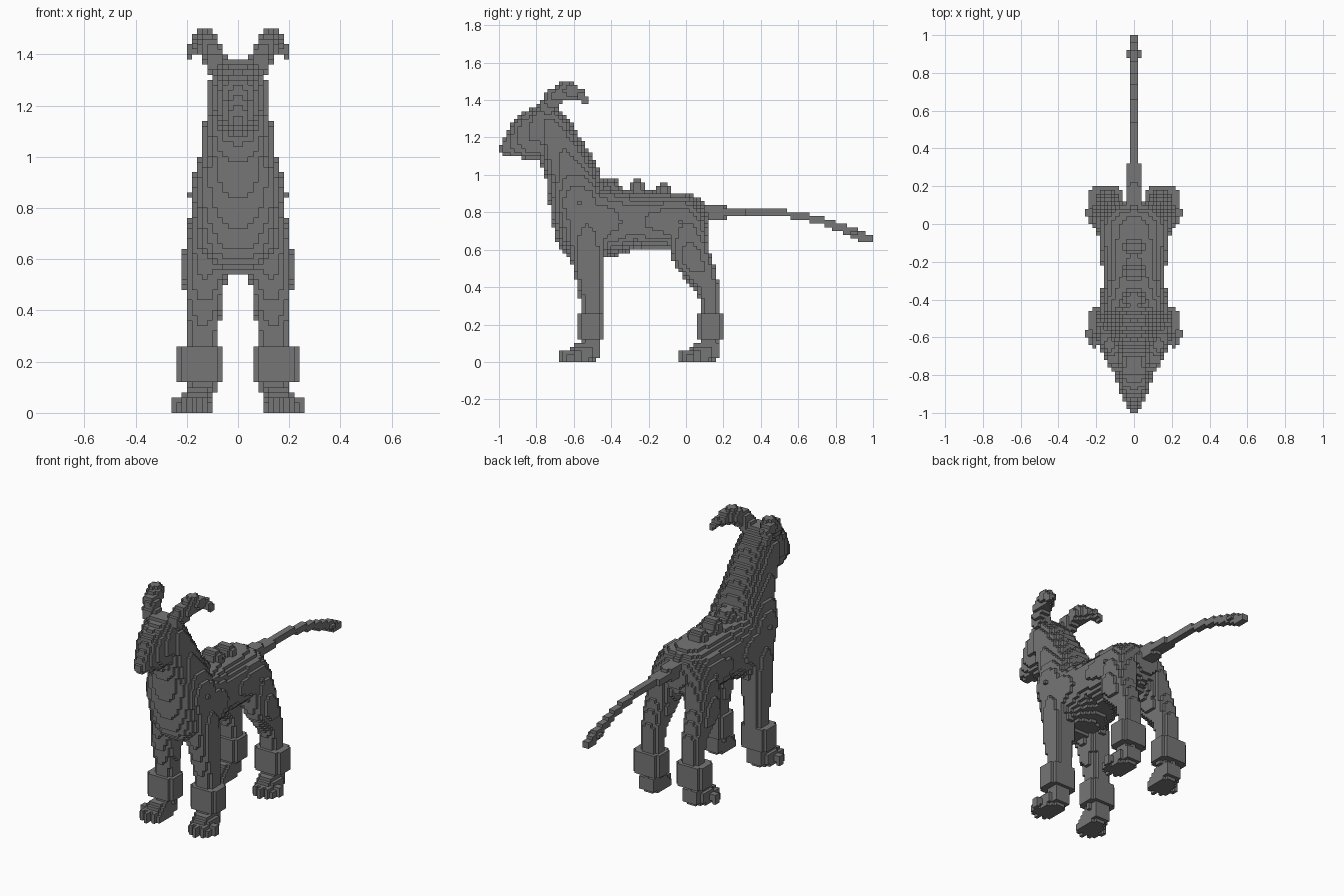
import bpy
import bmesh
from math import floor, ceil
from mathutils import Vector

default_cube = bpy.data.objects.get("Cube")
if default_cube:
    bpy.data.objects.remove(default_cube, do_unlink=True)

BLOCK = .02     # edge length of one block
blocks = {}     # grid cell -> part name

grey = bpy.data.materials.new("dark_grey")
grey.use_nodes = True
grey.diffuse_color = (.18, .18, .18, 1)
shader = grey.node_tree.nodes["Principled BSDF"]
shader.inputs["Base Color"].default_value = grey.diffuse_color


def blob(part, centre, radii, power=2.3):
    """Fill the blocks inside a rounded ellipsoid; a high power makes it boxy."""
    def distances(axis):
        middle, radius = centre[axis], radii[axis]
        first = floor((middle - radius) / BLOCK)
        last = ceil((middle + radius) / BLOCK)
        return [(cell, (abs((cell + .5) * BLOCK - middle) / radius) ** power)
                for cell in range(first, last)]

    across, along, upward = (distances(axis) for axis in range(3))
    for i, dx in across:
        for j, dy in along:
            for k, dz in upward:
                if k >= 0 and dx + dy + dz <= 1:
                    blocks.setdefault((i, j, k), part)


def sweep(part, *stations, steps=12, power=2.3):
    """Blend blobs between stations of x, y, z, width, depth and optional height."""
    for start, end in zip(stations, stations[1:]):
        for step in range(steps + 1):
            blend = step / steps
            x, y, z, *radii = (a + (b - a) * blend for a, b in zip(start, end))
            blob(part, (x, y, z), (radii[0], radii[1], radii[-1]), power)


def mirrored(part, *stations, power=2.3):
    for side, sign in (("left", 1), ("right", -1)):
        flipped = [(sign * x, *rest) for x, *rest in stations]
        sweep(f"{side}_{part}", *flipped, power=power)


# Wedge-shaped head, from brow to nose
sweep("head",
      (0, -.75, 1.29, .11, .08, .1),
      (0, -.82, 1.21, .09, .12, .13),
      (0, -.96, 1.14, .03, .04))

# Neck widening into the chest
sweep("neck_and_chest",
      (0, -.72, 1.25, .12, .1),
      (0, -.61, 1, .14, .14),
      (0, -.57, .85, .19, .16),
      (0, -.54, .7, .18, .16))

# Trunk with a narrow waist
sweep("trunk",
      (0, -.48, .75, .185, .2),
      (0, -.3, .76, .16, .16),
      (0, -.03, .75, .19, .15, .14))

# Knobs along the spine
for y in (-.4, -.26, -.12):
    blob("spine_knobs", (0, y, .9 - y / 10), (.06, .04, .05))

# Curved ears sweeping out and back
mirrored("ear",
         (.08, -.74, 1.36, .04, .05),
         (.11, -.7, 1.42, .045, .045),
         (.13, -.64, 1.45, .04, .05, .03),
         (.16, -.58, 1.44, .03, .03),
         (.19, -.53, 1.4, .02, .02))

# Legs
mirrored("front_leg",
         (.11, -.53, .72, .08, .12),
         (.13, -.52, .5, .08, .08),
         (.14, -.5, .3, .06, .06),
         (.15, -.51, .08, .06, .05))
mirrored("hind_leg",
         (.1, 0, .72, .09, .11),
         (.14, .03, .56, .08, .1),
         (.14, .12, .4, .06, .06),
         (.14, .13, .3, .06, .05),
         (.15, .12, .08, .06, .05))

# Prism-shaped cuffs and toed feet, the same on every leg
for leg, y in (("front", -.51), ("hind", .13)):
    mirrored(leg + "_cuff",
             (.15, y, .13, .09, .075, BLOCK),
             (.15, y, .25, .09, .075, BLOCK), power=4)
    mirrored(leg + "_foot",
             (.15, y, .06, .06, .06),
             (.16, y - .06, .04, .07, .06, .05),
             (.17, y - .1, .02, .07, .04))
    for toe in range(4):
        x = .13 + .04 * toe
        length = .16 - .02 * (toe - 1) ** 2
        mirrored(leg + "_foot",
                 (x, y - .06, .02, .015, .02, .04),
                 (x, y - length, .02, .015, .02, .03), power=4)


# Long tail that runs level, then droops, with a small tuft near the tip
def tail_height(y):
    return .8 - .44 * max(0, y - .4) ** 2


for step in range(44):
    y = .1 + step * BLOCK
    width = max(BLOCK, .055 - .08 * y)
    height = max(.013, .04 - .05 * y)
    blob("tail", (0, y, tail_height(y)), (width, .04, height), power=6)
blob("tail", (0, .9, tail_height(.9)), (.04, .03, .013), power=6)

# Outer skin of the blocks, one object per part
CORNERS = ((0, 0), (1, 0), (1, 1), (0, 1))
for part in sorted(set(blocks.values())):
    bm = bmesh.new()
    verts = {}
    for cell in [c for c, owner in blocks.items() if owner == part]:
        for axis in range(3):
            for far in (0, 1):
                beside = list(cell)
                beside[axis] += 1 if far else -1
                if tuple(beside) in blocks:
                    continue
                ring = []
                for a, b in (CORNERS if far else reversed(CORNERS)):
                    corner = list(cell)
                    corner[axis] += far
                    corner[(axis + 1) % 3] += a
                    corner[(axis + 2) % 3] += b
                    key = tuple(corner)
                    if key not in verts:
                        verts[key] = bm.verts.new(Vector(key) * BLOCK)
                    ring.append(verts[key])
                bm.faces.new(ring)
    mesh = bpy.data.meshes.new(part)
    bm.to_mesh(mesh)
    bm.free()
    mesh.materials.append(grey)
    bpy.context.collection.objects.link(bpy.data.objects.new(part, mesh))
